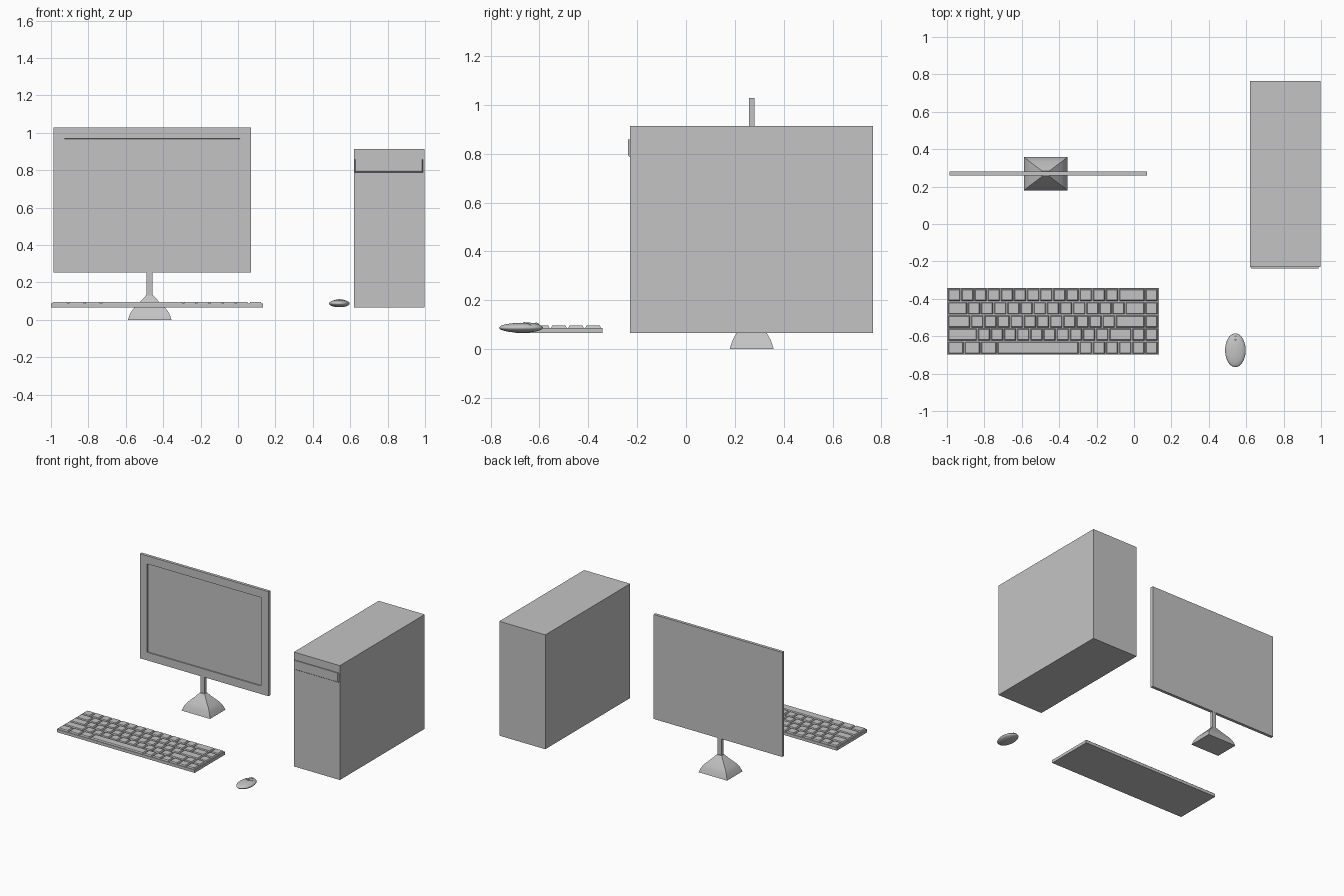
import bpy
import bmesh
from math import radians
from mathutils import Matrix, Vector

cube = bpy.data.objects.get("Cube")
if cube:
    bpy.data.objects.remove(cube, do_unlink=True)

grey = bpy.data.materials.new("plain grey")
grey.use_nodes = True
colour = (0.55, 0.55, 0.55, 1)
grey.diffuse_color = colour
grey.node_tree.nodes["Principled BSDF"].inputs["Base Color"].default_value = colour


def finish(name, bm, smooth=None):
    """Turn a bmesh into a named grey object."""
    bmesh.ops.recalc_face_normals(bm, faces=bm.faces)
    mesh = bpy.data.meshes.new(name)
    bm.to_mesh(mesh)
    bm.free()
    mesh.materials.append(grey)
    obj = bpy.data.objects.new(name, mesh)
    bpy.context.collection.objects.link(obj)
    if smooth:
        bpy.ops.object.select_all(action="DESELECT")
        obj.select_set(True)
        bpy.context.view_layer.objects.active = obj
        bpy.ops.object.shade_smooth_by_angle(angle=radians(smooth))
    return obj


def add_box(bm, lo, hi):
    """Add a box between two corners and return its vertices."""
    lo, hi = Vector(lo), Vector(hi)
    matrix = Matrix.Translation((lo + hi) / 2) @ Matrix.Diagonal((*(hi - lo), 1))
    return bmesh.ops.create_cube(bm, size=1, matrix=matrix)["verts"]


def box(name, lo, hi):
    bm = bmesh.new()
    add_box(bm, lo, hi)
    return finish(name, bm)


# Monitor panel with a sunken screen
bm = bmesh.new()
add_box(bm, (-0.987, 0.258, 0.252), (0.07, 0.28, 1.028))
front = [f for f in bm.faces if f.normal.y < -0.9]
bmesh.ops.inset_individual(bm, faces=front, thickness=0.085)
bmesh.ops.inset_individual(bm, faces=front, thickness=0.0005, depth=-0.008)
finish("monitor", bm)

# Monitor stand: neck and flared four-sided foot
STAND = (-0.472, 0.269)
box("stand_neck", (STAND[0] - 0.016, 0.259, 0.11), (STAND[0] + 0.016, 0.279, 0.255))
bm = bmesh.new()
rings = []
for hx, hy, z in [(0.117, 0.09, 0), (0.104, 0.079, 0.035), (0.085, 0.064, 0.062),
                  (0.045, 0.034, 0.102), (0.02, 0.015, 0.13)]:
    rings.append([bm.verts.new((STAND[0] + sx * hx, STAND[1] + sy * hy, z))
                  for sx, sy in ((-1, -1), (1, -1), (1, 1), (-1, 1))])
for low, high in zip(rings, rings[1:]):
    for i in range(4):
        j = (i + 1) % 4
        bm.faces.new((low[i], low[j], high[j], high[i]))
bm.faces.new(rings[0])
bm.faces.new(rings[-1])
finish("stand_foot", bm, 35)

# Tower case and its thin drive cover with sloped sides
box("tower_case", (0.62, -0.23, 0.065), (0.998, 0.765, 0.914))
bm = bmesh.new()
for v in add_box(bm, (0.622, -0.237, 0.786), (0.99, -0.229, 0.858)):
    if v.co.y < -0.235:
        v.co.x += 0.005 if v.co.x < 0.8 else -0.005
        if v.co.z < 0.8:
            v.co.z += 0.006
finish("tower_drive_cover", bm)

# Keyboard
box("keyboard_case", (-1, -0.698, 0.065), (0.133, -0.342, 0.087))
UNIT = 0.0703
ROWS = [
    [1] * 13 + [2, 1],
    [1.5] + [1] * 12 + [1.5, 1],
    [1.75] + [1] * 11 + [2.25, 1],
    [2.25] + [1] * 10 + [1.75, 1, 1],
    [1.25] * 3 + [6.25] + [1] * 6,
]
bm = bmesh.new()
for row, widths in enumerate(ROWS):
    x = -0.996
    y = -0.345 - row * UNIT
    for width in widths:
        x2 = x + width * UNIT
        verts = add_box(bm, (x + 0.003, y - UNIT + 0.003, 0.086),
                        (x2 - 0.003, y - 0.003, 0.096))
        # Taper each key towards its top
        for v in verts:
            if v.co.z > 0.09:
                v.co.x += 0.005 if v.co.x < (x + x2) / 2 else -0.005
                v.co.y += 0.005 if v.co.y < y - UNIT / 2 else -0.005
        x = x2
finish("keyboard_keys", bm)

# Mouse body
MOUSE = Matrix.Translation((0.542, -0.675, 0.087))


def ellipsoid(size):
    bm = bmesh.new()
    bmesh.ops.create_uvsphere(bm, u_segments=40, v_segments=20, radius=1)
    bmesh.ops.scale(bm, vec=size, verts=bm.verts)
    return bm


bm = ellipsoid((0.055, 0.09, 0.02))
bm.transform(MOUSE)
finish("mouse_body", bm, 60)

# Two raised mouse buttons meeting in a V
for side, name in ((-1, "mouse_right_button"), (1, "mouse_left_button")):
    bm = ellipsoid((0.054, 0.088, 0.023))
    for point, normal in (((side * 0.001, 0, 0), (-side, 0, 0)),
                          ((0, 0.008, 0), (side * 0.75, -1, 0)),
                          ((0, 0, 0.004), (0, 0, -1))):
        cut = bmesh.ops.bisect_plane(bm, geom=bm.verts[:] + bm.edges[:] + bm.faces[:],
                                     plane_co=point, plane_no=normal, clear_outer=True)
        rim = [e for e in cut["geom_cut"] if isinstance(e, bmesh.types.BMEdge)]
        bmesh.ops.holes_fill(bm, edges=rim)
    bm.transform(MOUSE)
    finish(name, bm, 40)

# Scroll wheel
bm = bmesh.new()
bmesh.ops.create_cone(bm, cap_ends=True, segments=24, radius1=0.014, radius2=0.014,
                      depth=0.012, matrix=Matrix.Rotation(radians(90), 4, "Y"))
bm.transform(MOUSE @ Matrix.Translation((0, 0.062, 0.007)))
finish("mouse_wheel", bm, 40)
